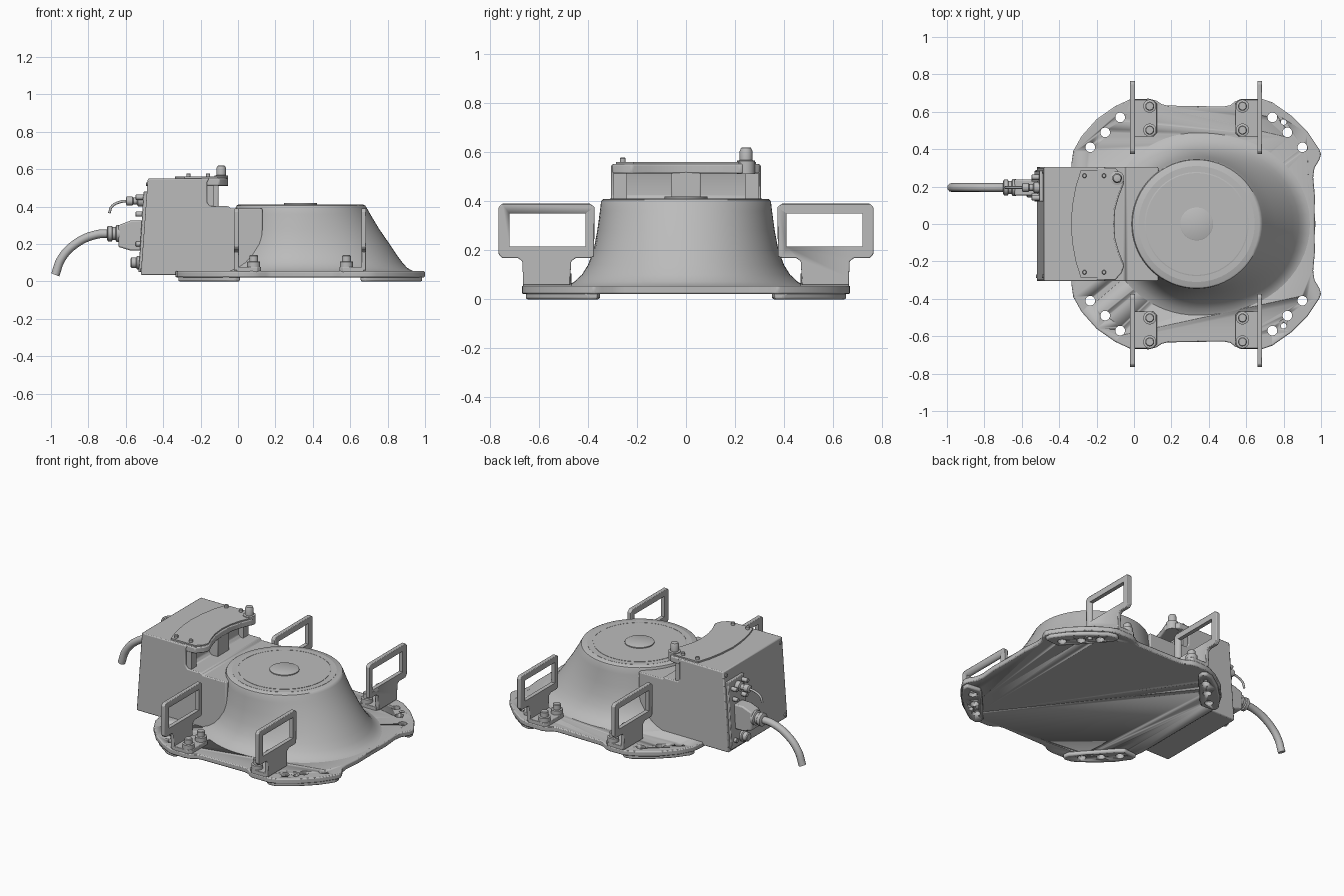
import bpy, bmesh, math
from mathutils import Vector

if "Cube" in bpy.data.objects:
    bpy.data.objects.remove(bpy.data.objects["Cube"], do_unlink=True)

grey = bpy.data.materials.new("cast_grey")
grey.use_nodes = True
grey.diffuse_color = (0.5, 0.5, 0.5, 1)
grey.node_tree.nodes["Principled BSDF"].inputs["Base Color"].default_value = (0.5, 0.5, 0.5, 1)
CX = 0.335  # turret axis


def finish(name, bm, smooth=True):
    bmesh.ops.recalc_face_normals(bm, faces=bm.faces[:])
    me = bpy.data.meshes.new(name)
    bm.to_mesh(me)
    bm.free()
    ob = bpy.data.objects.new(name, me)
    bpy.context.collection.objects.link(ob)
    me.materials.append(grey)
    if smooth:
        activate(ob)
        bpy.ops.object.shade_smooth_by_angle(angle=math.radians(35))
    return ob


def activate(ob):
    bpy.ops.object.select_all(action="DESELECT")
    ob.select_set(True)
    bpy.context.view_layer.objects.active = ob


def modify(ob, kind, **settings):
    mod = ob.modifiers.new(kind.title(), kind)
    for key, value in settings.items():
        setattr(mod, key, value)
    activate(ob)
    bpy.ops.object.modifier_apply(modifier=mod.name)


def prism(name, pts, lo, hi, axis="z", bevel=0):
    """Extrude a 2D outline along an axis."""
    place = {"z": lambda a, b, c: (a, b, c), "y": lambda a, b, c: (a, c, b),
             "x": lambda a, b, c: (c, a, b)}[axis]
    bm = bmesh.new()
    face = bm.faces.new([bm.verts.new(place(a, b, lo)) for a, b in pts])
    out = bmesh.ops.extrude_face_region(bm, geom=[face])
    verts = [g for g in out["geom"] if isinstance(g, bmesh.types.BMVert)]
    bmesh.ops.translate(bm, verts=verts, vec=Vector(place(0, 0, hi - lo)))
    ob = finish(name, bm)
    if bevel:
        modify(ob, "BEVEL", width=bevel, segments=2, limit_method="ANGLE", angle_limit=0.6)
    return ob


def box(name, x0, x1, y0, y1, z0, z1, bevel=0):
    return prism(name, [(x0, y0), (x1, y0), (x1, y1), (x0, y1)], z0, z1, "z", bevel)


def lathe(name, origin, profile, axis="z", n=32):
    """Stack of (radius, height) rings along an axis."""
    bm = bmesh.new()
    rings = []
    for r, h in profile:
        ring = []
        for i in range(n):
            t = 2 * math.pi * (i + 0.5) / n
            a, b = r * math.cos(t), r * math.sin(t)
            p = Vector((a, b, h) if axis == "z" else (h, a, b))
            ring.append(bm.verts.new(p + Vector(origin)))
        rings.append(ring)
    skin(bm, rings)
    return finish(name, bm)


def skin(bm, rings):
    n = len(rings[0])
    for a, b in zip(rings, rings[1:]):
        for i in range(n):
            bm.faces.new((a[i], a[(i + 1) % n], b[(i + 1) % n], b[i]))
    bm.faces.new(rings[0])
    bm.faces.new(rings[-1])


def tube(name, pts, radius):
    cu = bpy.data.curves.new(name, "CURVE")
    cu.dimensions = "3D"
    cu.bevel_depth, cu.bevel_resolution, cu.use_fill_caps = radius, 4, True
    sp = cu.splines.new("BEZIER")
    sp.bezier_points.add(len(pts) - 1)
    for bp, p in zip(sp.bezier_points, pts):
        bp.co = p
        bp.handle_left_type = bp.handle_right_type = "AUTO"
    ob = bpy.data.objects.new(name, cu)
    bpy.context.collection.objects.link(ob)
    cu.materials.append(grey)


# Base flange with lobed outline
half = [(.965, 0), (.967, .15), (.958, .25), (.965, .30), (.992, .345), (1, .375), (.99, .40),
        (.93, .49), (.84, .58), (.74, .65), (.69, .667), (.57, .667), (.54, .655), (.515, .635),
        (.48, .628), (.18, .633), (.15, .64), (.12, .66), (.08, .67), (-.02, .667), (-.1, .63),
        (-.2, .56), (-.28, .47), (-.325, .39), (-.335, .32), (-.335, .1)]
outline = half + [(x, -y) for x, y in reversed(half[1:])]
flange = prism("base_flange", outline, .022, .055, bevel=.006)

# Foot pads under the four corners
pad = [(.985, .36), (.985, .40), (.92, .49), (.83, .575), (.73, .645), (.68, .655), (.655, .64),
       (.66, .60), (.72, .53), (.85, .385), (.89, .35)]
pads = []
for sx in (1, -1):
    for sy in (1, -1):
        pts = [(x if sx > 0 else .666 - x, sy * y) for x, y in pad]
        pads.append(prism("foot_pad", pts, 0, .03, bevel=.008))

# Mounting holes through flange and pads
for sy in (1, -1):
    for x, y, r in [(.74, .57, .026), (.82, .49, .026), (.90, .41, .026), (.80, .545, .015),
                    (-.074, .57, .026), (-.154, .49, .026), (-.234, .41, .026)]:
        cutter = lathe("hole_cutter", (x, sy * y, 0), [(r, -.05), (r, .1)], n=20)
        targets = [flange] + [p for p in pads if (p.data.vertices[0].co.y * sy > 0
                              and (p.data.vertices[0].co.x > CX) == (x > CX))]
        for ob in targets:
            modify(ob, "BOOLEAN", operation="DIFFERENCE", object=cutter, solver="EXACT")
        bpy.data.objects.remove(cutter, do_unlink=True)

# Flared turret body, stretched towards +x
bm = bmesh.new()
rings = []
for z, side, front in [(.05, .50, .635), (.056, .485, .60), (.072, .455, .57), (.10, .425, .545),
                       (.14, .40, .515), (.20, .377, .475), (.28, .362, .42), (.36, .351, .372),
                       (.395, .347, .352), (.405, .343, .346), (.41, .335, .335)]:
    ring = []
    for i in range(72):
        t = 2 * math.pi * i / 72
        r = side + (front - side) * max(0, math.cos(t)) ** 2
        ring.append(bm.verts.new((CX + r * math.cos(t), r * math.sin(t), z)))
    rings.append(ring)
skin(bm, rings)
finish("turret_body", bm)
lathe("turret_cover", (CX, 0, 0), [(.31, .40), (.31, .411), (.278, .411), (.278, .407), (.272, .407),
                                   (.272, .412), (.2, .412)], n=64)
lathe("turret_hub", (CX, 0, 0), [(.088, .40), (.088, .418), (.084, .42)], n=40)

# Connection housing with notch and overhanging lid
prism("connection_housing", [(-.52, .035), (-.482, .55), (-.155, .55), (-.165, .53), (-.165, .42),
      (-.15, .402), (-.05, .402), (-.04, .39), (.13, .39), (.13, .035)], -.305, .305, "y", .006)
lip = [(-.2, .3), (-.10, .3), (-.065, .26), (-.052, .22), (-.08, .15), (-.1, .08), (-.106, 0)]
prism("housing_lip", lip + [(x, -y) for x, y in reversed(lip[:-1])], .513, .552, bevel=.006)
lid = [(-.338, 0), (-.33, .1), (-.312, .2), (-.285, .285), (-.11, .285), (-.075, .25),
       (-.062, .215), (-.088, .15), (-.108, .08), (-.115, 0)]
prism("housing_lid", lid + [(x, -y) for x, y in reversed(lid[1:-1])], .55, .56)
box("notch_web", -.17, -.105, -.06, .06, .395, .52, .005)
for sy in (1, -1):
    box("notch_cheek", -.17, -.13, min(sy * .24, sy * .295), max(sy * .24, sy * .295), .40, .515)
    for x in (-.265, -.16):
        lathe("lid_screw", (x, sy * .258, 0), [(.012, .55), (.012, .575), (.009, .578)], n=12)
lathe("lid_post", (-.09, .245, 0), [(.037, .51), (.037, .565), (.026, .568), (.026, .605),
                                    (.02, .618), (.012, .62)], n=24)

# Carrying handles with feet and bolts
frame = [(.375, .175), (.39, .168), (.45, .168), (.468, .155), (.472, .09), (.472, .058),
         (.665, .058), (.665, .09), (.668, .155), (.685, .168), (.75, .168), (.765, .185),
         (.765, .375), (.75, .39), (.39, .39), (.373, .375)]
for x, toward in ((-.008, 1), (.672, -1)):
    for sy in (1, -1):
        plate = prism("handle_frame", [(sy * a, b) for a, b in frame], x - .013, x + .013, "x", .004)
        window = box("window_cutter", x - .1, x + .1, *sorted((sy * .41, sy * .72)), .215, .35)
        modify(plate, "BOOLEAN", operation="DIFFERENCE", object=window, solver="EXACT")
        bpy.data.objects.remove(window, do_unlink=True)
        end = x + toward * .13
        y0, y1 = sorted((sy * .467, sy * .665))
        foot = [(x, y0), (x, y1), (end - toward * .02, y1), (end, y1 - .02),
                (end, y0 + .02), (end - toward * .02, y0)]
        prism("handle_foot", foot, .05, .078, bevel=.003)
        for y in (.502, .63):
            lathe("handle_bolt", (x + toward * .092, sy * y, 0),
                  [(.035, .07), (.035, .105), (.024, .107), (.024, .136), (.02, .14)], n=20)

# Rear panel with connectors
Y = .195
prism("connector_panel", [(-.532, .05), (-.50, .05), (-.48, .48), (-.505, .48)], .12, .285, "y", .004)
prism("main_connector", [(-.51, .165), (-.575, .165), (-.64, .185), (-.64, .30), (-.575, .325),
                         (-.51, .325)], Y - .043, Y + .043, "y", .008)
lathe("main_gland", (0, Y, .256), [(.034, -.70), (.042, -.695), (.042, -.675), (.035, -.67),
                                   (.035, -.655), (.046, -.65), (.046, -.63)], "x", 24)
tube("main_cable", [(-.68, Y, .256), (-.76, Y, .25), (-.87, Y, .20), (-.945, Y, .12),
                    (-.977, Y, .035)], .023)
lathe("small_gland", (0, Y, .43), [(.016, -.60), (.024, -.595), (.024, -.565), (.018, -.56),
                                   (.018, -.54), (.03, -.535), (.03, -.49)], "x", 20)
tube("small_cable", [(-.59, Y, .43), (-.63, Y, .425), (-.675, Y, .40), (-.688, Y, .365)], .007)
lathe("lower_port", (0, .17, .10), [(.022, -.575), (.028, -.57), (.028, -.545), (.036, -.54),
                                    (.036, -.51)], "x", 20)
for y, z in ((.25, .10), (.15, .20), (.24, .36), (.15, .36), (.25, .43), (.14, .45)):
    lathe("panel_screw", (0, y, z), [(.011, -.548), (.014, -.545), (.014, -.49)], "x", 12)
for sy in (1, -1):
    for z, x in ((.06, -.525), (.52, -.492)):
        lathe("corner_screw", (0, sy * .28, z), [(.01, x), (.01, x + .03)], "x", 10)
